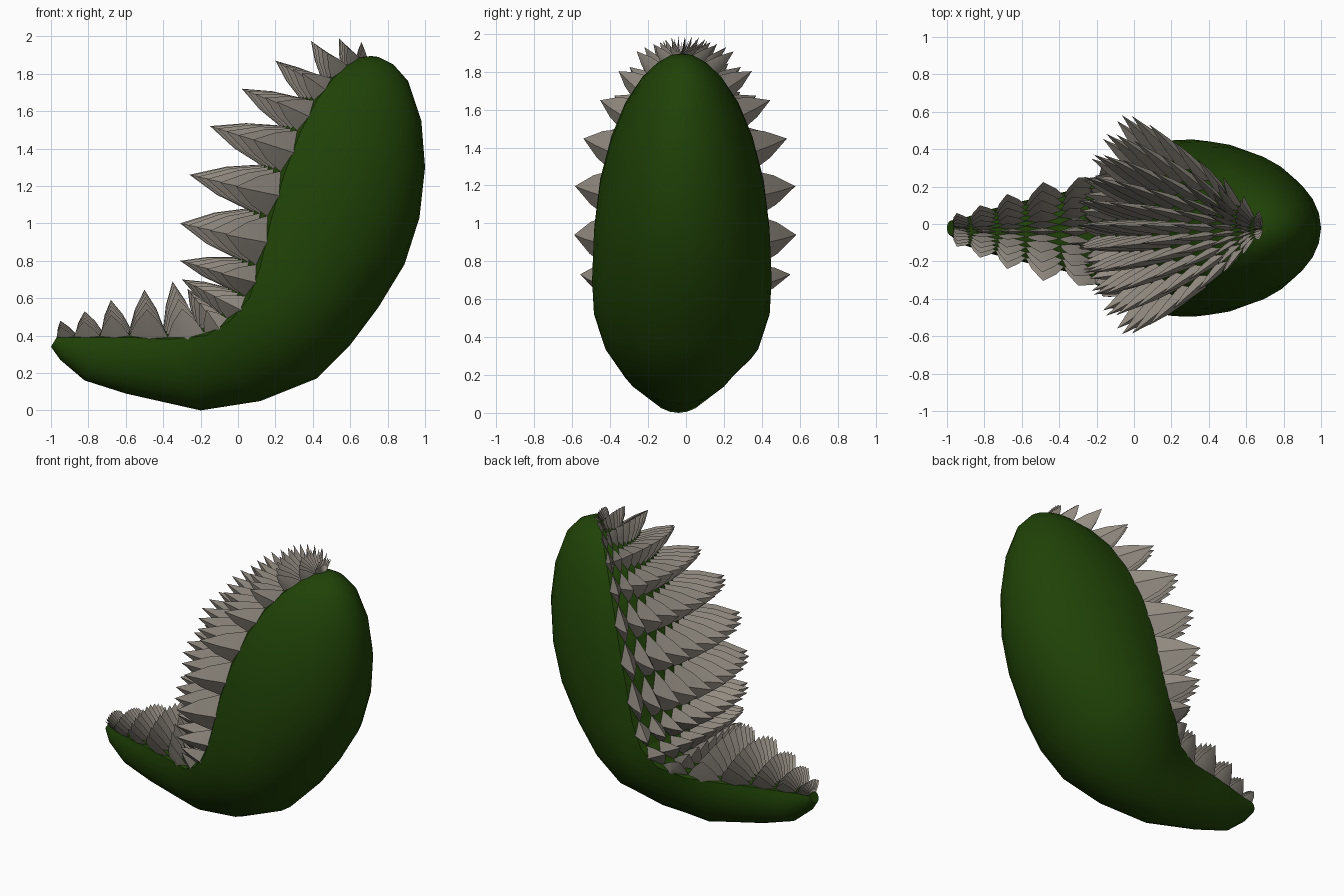
import bpy, bmesh, math
from mathutils import Vector

if "Cube" in bpy.data.objects:
    bpy.data.objects.remove(bpy.data.objects["Cube"])

# stations along the curved body: outer x, outer z, rim x, rim z, half width
RINGS = [
    (-1.00, 0.34, -0.97, 0.39, 0.04), (-0.95, 0.27, -0.88, 0.39, 0.075),
    (-0.82, 0.16, -0.74, 0.39, 0.12), (-0.60, 0.09, -0.58, 0.39, 0.165),
    (-0.20, 0.00, -0.37, 0.38, 0.22), (0.12, 0.05, -0.17, 0.40, 0.32),
    (0.42, 0.17, -0.04, 0.48, 0.42), (0.60, 0.35, 0.06, 0.60, 0.465),
    (0.75, 0.55, 0.12, 0.77, 0.475), (0.89, 0.78, 0.18, 1.03, 0.465),
    (0.97, 1.03, 0.25, 1.27, 0.435), (1.00, 1.30, 0.335, 1.49, 0.375),
    (0.98, 1.55, 0.42, 1.655, 0.30), (0.91, 1.76, 0.51, 1.775, 0.21),
    (0.83, 1.85, 0.59, 1.845, 0.13), (0.75, 1.89, 0.65, 1.885, 0.06),
    (0.71, 1.895, 0.69, 1.892, 0.02)]
# tip of the middle spike in each row
TIPS = [(-0.95, 0.48), (-0.82, 0.53), (-0.68, 0.59), (-0.50, 0.645),
        (-0.35, 0.69), (-0.27, 0.65), (-0.30, 0.70), (-0.31, 0.80),
        (-0.31, 1.00), (-0.26, 1.26), (-0.15, 1.52), (0.02, 1.72),
        (0.20, 1.87), (0.39, 1.975), (0.54, 1.99), (0.66, 1.97)]
COLUMNS = 11
TILT = math.radians(20)     # rim lies a little past the widest point
BULGE = 0.31


def material(name, rgb):
    m = bpy.data.materials.new(name)
    m.diffuse_color = (*rgb, 1)
    m.use_nodes = True
    m.node_tree.nodes["Principled BSDF"].inputs["Base Color"].default_value = m.diffuse_color
    return m


def make(name, verts, faces, mat):
    me = bpy.data.meshes.new(name)
    me.from_pydata(verts, [], faces)
    me.materials.append(mat)
    bm = bmesh.new()
    bm.from_mesh(me)
    bmesh.ops.recalc_face_normals(bm, faces=bm.faces)
    bm.to_mesh(me)
    bm.free()
    ob = bpy.data.objects.new(name, me)
    bpy.context.collection.objects.link(ob)
    return ob


def yoff(t):
    """The tail sits slightly further to the front than the rest."""
    return -0.022 - 0.018 * max(0, min(1, min(t, 6 - t)))


def ring_at(t):
    i = min(int(t), len(RINGS) - 2)
    f = t - i
    return [a + (b - a) * f for a, b in zip(RINGS[i], RINGS[i + 1])]


def belly(t, v):
    """Point on the gently domed inner surface, v from -1 to 1."""
    ox, oz, rx, rz, w = ring_at(t)
    d = Vector((rx - ox, 0, rz - oz)).normalized()
    p = Vector((rx, yoff(t) + w * math.cos(TILT) * v, rz))
    return p + d * (BULGE * w * (1 - v * v))


def back(t, a):
    """Point on the rounded outer surface, a from rim to rim."""
    ox, oz, rx, rz, w = ring_at(t)
    s = (math.sin(a) + math.sin(TILT)) / (1 + math.sin(TILT))
    return Vector((rx + (ox - rx) * s, yoff(t) + w * math.cos(a), rz + (oz - rz) * s))


green = material("dark green", (0.014, 0.054, 0.002))
grey = material("warm grey", (0.30, 0.27, 0.23))

# body: loft of closed sections, rounded back plus domed belly
NB, NV = 18, 10
verts, faces = [], []
for i in range(len(RINGS)):
    for k in range(NB + 1):
        verts.append(back(i, -TILT + (math.pi + 2 * TILT) * k / NB))
    for k in range(1, NV):
        verts.append(belly(i, -1 + 2 * k / NV))
n = NB + NV
for i in range(len(RINGS) - 1):
    for k in range(n):
        k2 = (k + 1) % n
        faces.append((i * n + k, i * n + k2, (i + 1) * n + k2, (i + 1) * n + k))
faces.append(tuple(reversed(range(n))))
faces.append(tuple(range(len(verts) - n, len(verts))))
body = make("body", verts, faces, green)
for p in body.data.polygons:
    p.use_smooth = p.index < len(faces) - 2 and p.index % n < NB

# spikes: diamond-based, slightly swollen pyramids fanned across the belly
verts, faces = [], []
for j, (tx, tz) in enumerate(TIPS):
    t = j + 0.5
    axis = Vector((tx, yoff(t), tz)) - belly(t, 0)
    if j < 4:                   # tail
        fan, shrink = 38, 0.15
    elif j < 7:                 # inner corner
        fan, shrink = 24, 0.40
    else:                       # upright part
        fan, shrink = 48, 0.22
    for c in range(COLUMNS):
        h = 1 / COLUMNS
        v = -1 + (2 * c + 1) * h
        ang = v * math.radians(fan)
        d = axis * math.cos(ang) + Vector((0, axis.length * math.sin(ang), 0))
        d *= 1 - shrink * v * v
        mid = belly(t, v)
        tip = mid + d + Vector((0, 0.018 if j > 6 else 0, 0))
        base = [belly(j, v), belly(t, v + h * 1.15),
                belly(j + 1, v), belly(t, v - h * 1.15)]
        b0 = len(verts)
        for p in base:
            verts.append(mid + (p - mid) * 1.06 - d * 0.06)
        for p in base:
            verts.append(p.lerp(tip, 0.5) + (p - mid) * 0.14)
        verts.append(tip)
        for k in range(4):
            k2 = (k + 1) % 4
            faces.append((b0 + k, b0 + k2, b0 + 4 + k2, b0 + 4 + k))
            faces.append((b0 + 4 + k, b0 + 4 + k2, b0 + 8))
spikes = make("belly_spikes", verts, faces, grey)
bpy.context.view_layer.objects.active = spikes
spikes.select_set(True)
bpy.ops.object.shade_smooth_by_angle(angle=math.radians(35))
